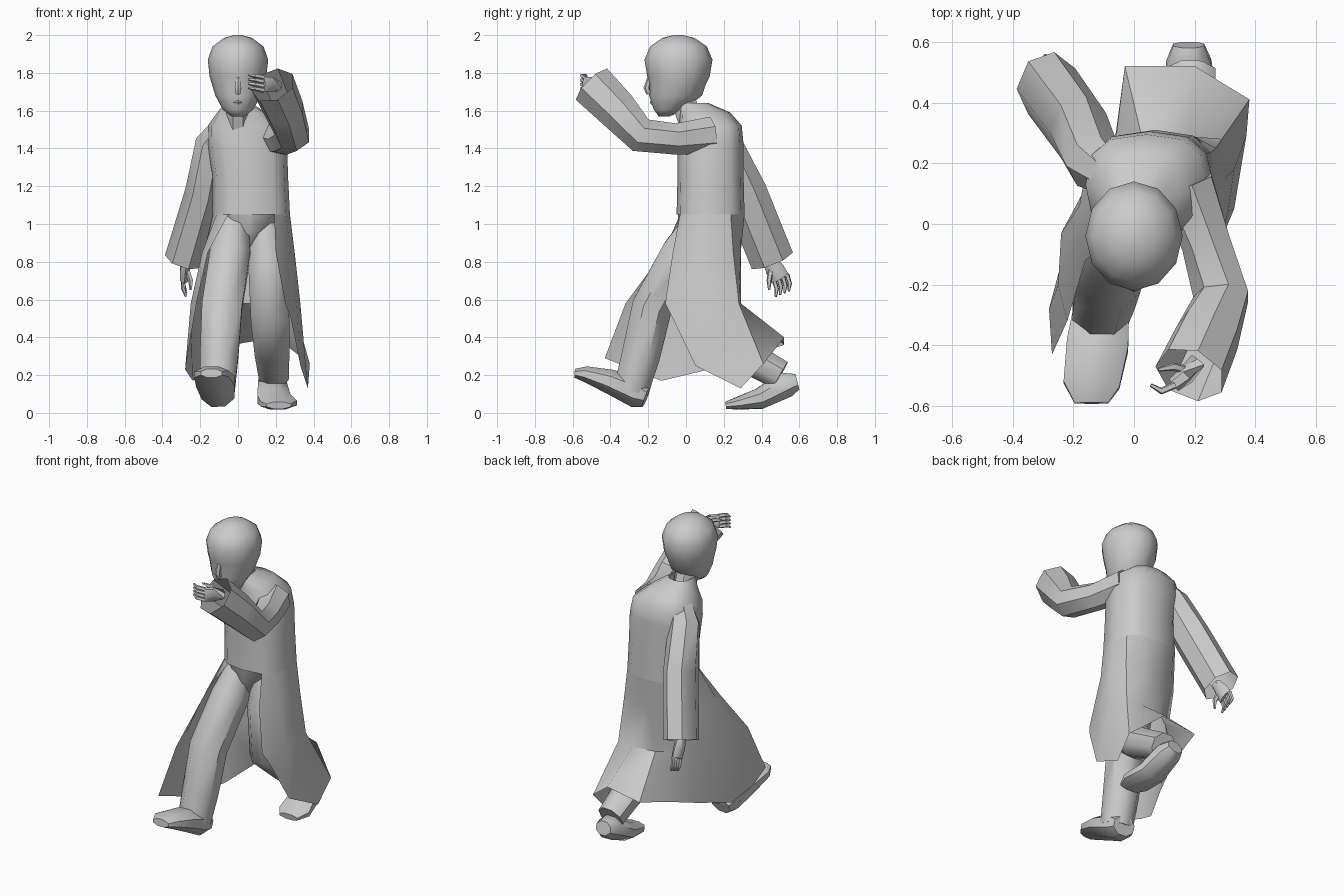
import bpy, bmesh, math
from mathutils import Vector

old = bpy.data.objects.get("Cube")
if old:
    bpy.data.objects.remove(old, do_unlink=True)

GREY = (0.6, 0.6, 0.6, 1)
clay = bpy.data.materials.new("plain grey")
clay.use_nodes = True
clay.diffuse_color = GREY
clay.node_tree.nodes["Principled BSDF"].inputs["Base Color"].default_value = GREY


def loft(name, rings, closed=True, cap_start=True, cap_end=True, angle=45):
    """Skin a list of point rings with quads."""
    bm = bmesh.new()
    rows = [[bm.verts.new(p) for p in ring] for ring in rings]
    count = len(rows[0])
    for low, high in zip(rows, rows[1:]):
        for i in range(count if closed else count - 1):
            j = (i + 1) % count
            bm.faces.new((low[i], low[j], high[j], high[i]))
    if closed and cap_start:
        bm.faces.new(rows[0][::-1])
    if closed and cap_end:
        bm.faces.new(rows[-1])
    bmesh.ops.recalc_face_normals(bm, faces=bm.faces)
    mesh = bpy.data.meshes.new(name)
    bm.to_mesh(mesh)
    bm.free()
    mesh.materials.append(clay)
    obj = bpy.data.objects.new(name, mesh)
    bpy.context.collection.objects.link(obj)
    bpy.ops.object.select_all(action="DESELECT")
    obj.select_set(True)
    bpy.context.view_layer.objects.active = obj
    bpy.ops.object.shade_smooth_by_angle(angle=math.radians(angle))
    return obj


def tube(name, stations, sides=8, **options):
    """Loft ellipses (x, y, z, side radius, other radius) along a path."""
    points = [Vector(s[:3]) for s in stations]
    rings = []
    for i, station in enumerate(stations):
        along = (points[min(i + 1, len(points) - 1)] - points[max(i - 1, 0)]).normalized()
        guide = Vector((0, 0, 1)) if abs(along.x) > 0.7 else Vector((1, 0, 0))
        v = along.cross(guide).normalized()
        u = v.cross(along)
        turns = [math.tau * (k + 0.5) / sides for k in range(sides)]
        rings.append([points[i] + u * station[3] * math.cos(t) + v * station[-1] * math.sin(t)
                      for t in turns])
    return loft(name, rings, **options)


def level_ring(z, cx, cy, rx, ry, sides=12, power=1.0):
    """Horizontal ring that starts at the front and runs towards the right side."""
    def shape(value):
        return math.copysign(abs(value) ** power, value)
    turns = [math.tau * k / sides for k in range(sides)]
    return [(cx - rx * shape(math.sin(t)), cy - ry * shape(math.cos(t)), z) for t in turns]


# Coat body, from waist to collar
waist = level_ring(1.05, 0.07, 0.13, 0.205, 0.18, power=0.75)
body = [waist] + [level_ring(*r, power=0.75) for r in (
    (1.25, 0.065, 0.13, 0.2, 0.175),
    (1.42, 0.05, 0.13, 0.21, 0.175),
    (1.52, 0.04, 0.13, 0.2, 0.165),
    (1.59, 0.02, 0.1, 0.13, 0.135),
    (1.64, 0, 0.04, 0.07, 0.08))]
loft("coat_body", body, cap_start=False, cap_end=False)

# Coat skirt, open at the front and swept by the stride
thigh_row = [(-.16, -.12), (-.19, -.05), (-.18, .06), (-.16, .17), (-.07, .26), (.07, .29),
             (.17, .29), (.27, .25), (.3, .15), (.28, .03), (.2, -.07)]
knee_row = [(-.22, -.32), (-.25, -.2), (-.24, -.03), (-.17, .1), (-.07, .2), (.03, .27),
            (.18, .29), (.29, .28), (.33, .18), (.31, .04), (.25, -.11)]
hem = [(-.27, -.43, .29), (-.28, -.28, .23), (-.24, -.13, .17), (-.14, .08, .22),
       (-.06, .3, .29), (-.03, .52, .36), (.2, .52, .4), (.38, .41, .26),
       (.37, .29, .13), (.33, .05, .25), (.28, -.07, .5)]
loft("coat_skirt", [waist[1:], [(x, y, 0.85) for x, y in thigh_row],
                    [(x, y, 0.58) for x, y in knee_row], hem], closed=False)

# Hips filling the coat opening
loft("hips", [level_ring(0.87, 0.04, 0.08, 0.03, 0.07),
              level_ring(0.96, 0.05, 0.1, 0.11, 0.13),
              level_ring(1.06, 0.07, 0.13, 0.19, 0.175, power=0.75)])

# Sleeves with open cuffs
tube("right_sleeve", [(-.08, .16, 1.51, .07), (-.13, .2, 1.43, .095), (-.18, .31, 1.17, .1, .12),
                      (-.285, .455, .81, .105, .12)], sides=7, cap_end=False)
tube("left_sleeve", [(.17, .13, 1.47, .1), (.24, -.06, 1.45, .085), (.29, -.24, 1.47, .095),
                     (.245, -.36, 1.6, .11), (.185, -.495, 1.735, .12)], sides=7, cap_end=False)

# Trouser legs
tube("right_leg", [(-.02, .07, 1.02, .08), (-.04, -.02, .85, .115), (-.085, -.18, .56, .115),
                   (-.1, -.24, .3, .11), (-.11, -.29, .12, .1)])
tube("left_leg", [(.14, .1, 1.02, .08), (.16, .06, .8, .115), (.17, .06, .5, .11),
                  (.18, .25, .34, .1), (.19, .5, .2, .085)])

# Shoes
tube("right_shoe", [(-.1, -.21, .085, .075, .06), (-.105, -.26, .105, .095, .085),
                    (-.12, -.4, .165, .11, .07), (-.14, -.53, .205, .1, .045),
                    (-.14, -.59, .21, .06, .025)])
tube("left_shoe", [(.18, .59, .165, .055, .045), (.18, .53, .15, .08, .075),
                   (.19, .39, .075, .095, .06), (.215, .27, .05, .105, .035),
                   (.215, .21, .04, .07, .02)])

# Hands: a palm, tapered fingers and a thumb
tube("right_palm", [(-.27, .43, .83, .025, .03), (-.28, .47, .76, .03, .05),
                    (-.285, .5, .71, .025, .05)], sides=6)
tube("left_palm", [(.21, -.45, 1.73, .03), (.17, -.5, 1.74, .045, .03),
                   (.13, -.53, 1.74, .045, .025)], sides=6)
for i in range(4):
    spread = (i - 1.5) * 0.023
    tube(f"right_finger_{i}", [(-.285, .5 + spread, .72 + spread * .4, .013),
                               (-.29, .515 + spread, .67 + spread * .4, .012),
                               (-.275, .51 + spread, .63 + spread * .4, .006)], sides=5)
    tube(f"left_finger_{i}", [(.135, -.53, 1.74 + spread, .013),
                              (.09, -.55, 1.75 + spread, .012),
                              (.055, -.53, 1.755 + spread, .006)], sides=5)
tube("right_thumb", [(-.27, .45, .76, .015), (-.25, .44, .7, .014), (-.25, .44, .65, .006)], sides=5)
tube("left_thumb", [(.17, -.48, 1.74, .015), (.13, -.47, 1.77, .014), (.08, -.48, 1.78, .006)], sides=5)

# Neck, and a head that narrows to the chin
tube("neck", [(0, .04, 1.5, .07), (0, -.03, 1.7, .07)])
loft("head", [level_ring(z, 0, cy, rx, ry) for z, cy, rx, ry in (
    (1.57, -.115, .035, .03), (1.605, -.09, .08, .08), (1.68, -.055, .12, .14),
    (1.74, -.045, .138, .15), (1.78, -.04, .15, .165), (1.87, -.04, .16, .18),
    (1.94, -.04, .135, .15), (1.985, -.04, .075, .085), (2.0, -.04, .02, .025))], angle=60)

# Face: nose and lips
tube("nose", [(0, -.19, 1.78, .012), (0, -.207, 1.72, .02, .018), (0, -.195, 1.69, .015)], sides=6)
tube("lips", [(-.035, -.162, 1.642, .006), (0, -.178, 1.645, .014), (.035, -.162, 1.642, .006)], sides=6)
